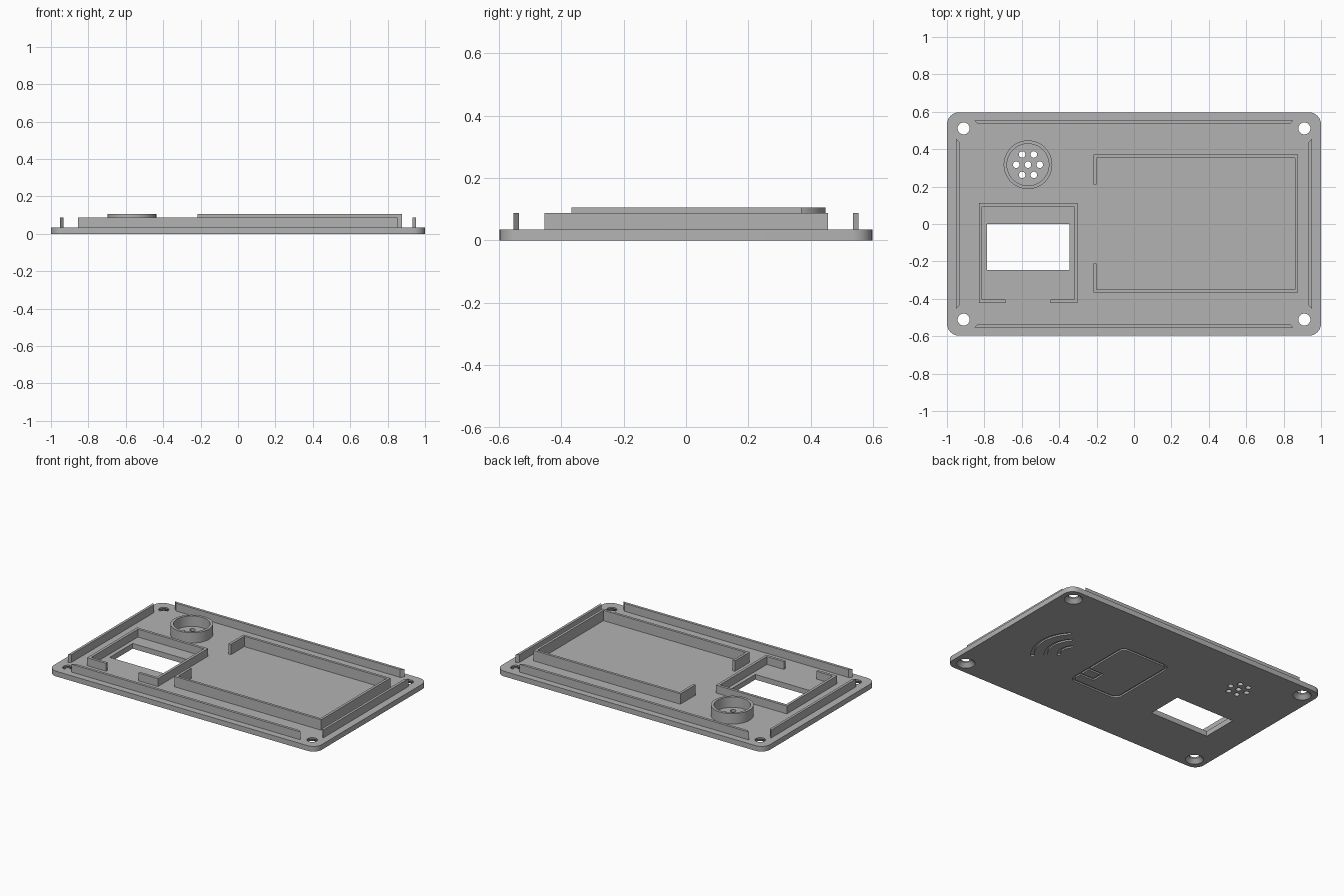
import bpy, bmesh
from math import sin, cos, pi, radians
from mathutils import Vector

if "Cube" in bpy.data.objects:
    bpy.data.objects.remove(bpy.data.objects["Cube"], do_unlink=True)

grey = bpy.data.materials.new("plain grey")
grey.use_nodes = True
COLOUR = (0.45, 0.45, 0.45, 1)
grey.diffuse_color = COLOUR
grey.node_tree.nodes["Principled BSDF"].inputs["Base Color"].default_value = COLOUR

FLOOR, LOW, HIGH = 0.035, 0.088, 0.105   # plate top, low walls, tall walls
ROOT = FLOOR - 0.005                     # walls sink slightly into the plate


def finish(name, bm):
    bmesh.ops.recalc_face_normals(bm, faces=bm.faces)
    mesh = bpy.data.meshes.new(name)
    bm.to_mesh(mesh)
    bm.free()
    mesh.materials.append(grey)
    ob = bpy.data.objects.new(name, mesh)
    bpy.context.collection.objects.link(ob)
    return ob


def arc(cx, cy, r, a0, a1, n):
    return [(cx + r * cos(radians(a0 + (a1 - a0) * i / n)),
             cy + r * sin(radians(a0 + (a1 - a0) * i / n))) for i in range(n + 1)]


def rounded(x0, x1, y0, y1, r, n=8):
    return (arc(x1 - r, y1 - r, r, 0, 90, n) + arc(x0 + r, y1 - r, r, 90, 180, n)
            + arc(x0 + r, y0 + r, r, 180, 270, n) + arc(x1 - r, y0 + r, r, 270, 360, n))


def prism(name, pts, z0, z1):
    bm = bmesh.new()
    face = bm.faces.new([bm.verts.new((x, y, z0)) for x, y in pts])
    out = bmesh.ops.extrude_face_region(bm, geom=[face])
    top = [v for v in out["geom"] if isinstance(v, bmesh.types.BMVert)]
    bmesh.ops.translate(bm, verts=top, vec=(0, 0, z1 - z0))
    return finish(name, bm)


def cone(name, x, y, r0, r1, z0, z1, n=32):
    bm = bmesh.new()
    bmesh.ops.create_cone(bm, cap_ends=True, segments=n, radius1=r0, radius2=r1, depth=z1 - z0)
    bmesh.ops.translate(bm, verts=bm.verts, vec=(x, y, (z0 + z1) / 2))
    return finish(name, bm)


def strip(name, path, width, z0, z1, closed=False):
    """Rectangular bar swept along a flat path with mitred corners."""
    pts = [Vector(p) for p in path]
    n = len(pts)
    bm = bmesh.new()
    rings = []
    for i, p in enumerate(pts):
        before = pts[i - 1] if i or closed else None
        after = pts[(i + 1) % n] if i < n - 1 or closed else None
        d1 = (p - before).normalized() if before is not None else (after - p).normalized()
        d2 = (after - p).normalized() if after is not None else d1
        n1, n2 = Vector((-d1.y, d1.x)), Vector((-d2.y, d2.x))
        side = (n1 + n2) / (1 + n1.dot(n2)) * width / 2
        rings.append([bm.verts.new((q.x, q.y, z)) for q, z in
                      ((p + side, z0), (p - side, z0), (p - side, z1), (p + side, z1))])
    for i in range(n if closed else n - 1):
        a, b = rings[i], rings[(i + 1) % n]
        for k in range(4):
            m = (k + 1) % 4
            bm.faces.new((a[k], a[m], b[m], b[k]))
    if not closed:
        bm.faces.new(rings[0])
        bm.faces.new(rings[-1])
    return finish(name, bm)


def smooth(ob):
    bpy.ops.object.select_all(action="DESELECT")
    ob.select_set(True)
    bpy.context.view_layer.objects.active = ob
    bpy.ops.object.shade_smooth_by_angle(angle=radians(30))


# Base plate
plate = prism("base_plate", rounded(-1, 1, -0.597, 0.597, 0.065)[:-1], 0, FLOOR)

# Cutters: display window, countersunk screw holes, speaker grille
SX, SY = -0.567, 0.317
cutters = [prism("window_cutter", [(-0.785, -0.245), (-0.345, -0.245),
                                   (-0.345, 0), (-0.785, 0)], -0.1, 0.1)]
for x in (-0.911, 0.911):
    for y in (-0.511, 0.511):
        cutters.append(cone("screw_cutter", x, y, 0.032, 0.032, -0.1, 0.1))
        cutters.append(cone("countersink_cutter", x, y, 0.066, 0.032, -0.01, 0.026))
grille = [(SX, SY)] + arc(SX, SY, 0.063, 0, 300, 5)
cutters += [cone("grille_cutter", x, y, 0.0175, 0.0175, -0.1, 0.1, 20) for x, y in grille]

# Cutters: card outline, chip and wave grooves engraved in the underside
DEEP = 0.01
card = rounded(-0.065, 0.295, -0.245, 0.25, 0.04, 6)
cutters.append(strip("card_groove_cutter", card, 0.016, -0.02, DEEP, closed=True))
cutters.append(strip("chip_groove_cutter", [(0.295, -0.08), (0.19, -0.08), (0.19, -0.16),
                                            (0.295, -0.16)], 0.016, -0.02, DEEP))
for r in (0.095, 0.175, 0.255):
    cutters.append(strip("wave_groove_cutter", arc(0.475, 0, r, -45, 45, 16),
                         0.02, -0.02, DEEP))

bpy.context.view_layer.objects.active = plate
for cutter in cutters:
    cutter.hide_render = True
    mod = plate.modifiers.new("cut", "BOOLEAN")
    mod.operation, mod.solver, mod.object = "DIFFERENCE", "EXACT", cutter
    bpy.ops.object.modifier_apply(modifier=mod.name)
    bpy.data.objects.remove(cutter, do_unlink=True)
smooth(plate)

# Locating rims along the four edges, with mitred ends
for s, label in ((-1, "front"), (1, "back")):
    prism(label + "_rim", [(-0.855, s * 0.553), (0.852, s * 0.553),
                           (0.834, s * 0.535), (-0.837, s * 0.535)], ROOT, LOW)
for s, label in ((-1, "right"), (1, "left")):
    prism(label + "_rim", [(s * 0.951, -0.453), (s * 0.951, 0.455),
                           (s * 0.934, 0.438), (s * 0.934, -0.436)], ROOT, LOW)

# Circuit board tray, open in the middle of one side
strip("board_tray_wall", [(-0.209, 0.21), (-0.209, 0.362), (0.868, 0.362),
                          (0.868, -0.358), (-0.209, -0.358), (-0.209, -0.21)],
      0.017, ROOT, HIGH)

# Display frame around the window, open at the front
strip("display_frame_wall", [(-0.688, -0.413), (-0.821, -0.413), (-0.821, 0.103),
                             (-0.311, 0.103), (-0.311, -0.413), (-0.447, -0.413)],
      0.018, ROOT, LOW)

# Round speaker holder
smooth(strip("speaker_ring", arc(SX, SY, 0.121, 0, 352.5, 47), 0.018, ROOT, HIGH, closed=True))
